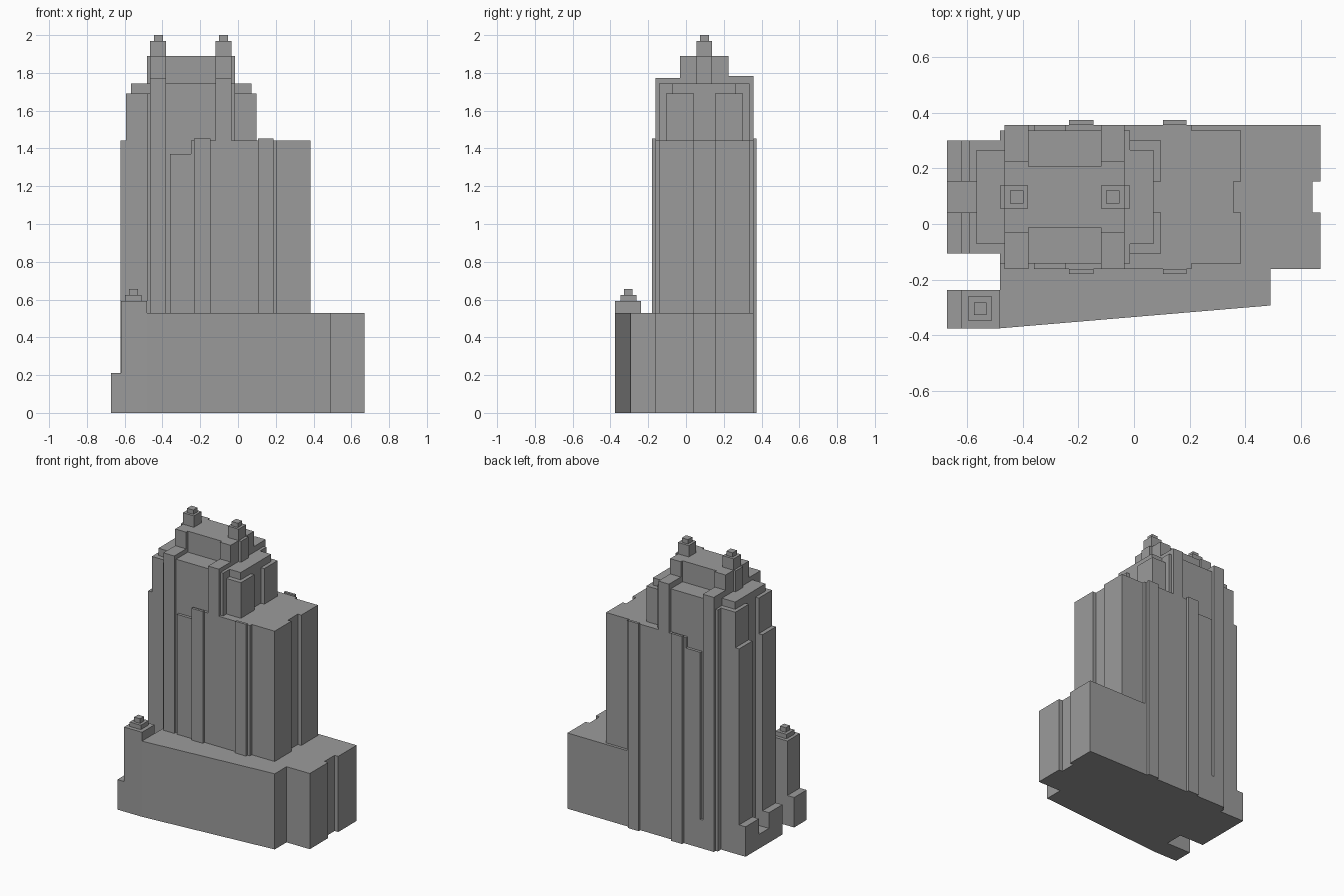
import bpy, bmesh

if "Cube" in bpy.data.objects:
    bpy.data.objects.remove(bpy.data.objects["Cube"])

AXIS = 0.097   # tower's line of symmetry in y

stone = bpy.data.materials.new("dark_stone")
stone.diffuse_color = (0.33, 0.33, 0.33, 1)
stone.use_nodes = True
stone.node_tree.nodes["Principled BSDF"].inputs["Base Color"].default_value = stone.diffuse_color


def prism(name, pts, z0, z1):
    """Extrude a plan outline from z0 to z1."""
    bm = bmesh.new()
    low = [bm.verts.new((x, y, z0)) for x, y in pts]
    top = [bm.verts.new((x, y, z1)) for x, y in pts]
    bm.faces.new(low)
    bm.faces.new(top)
    n = len(pts)
    for i in range(n):
        j = (i + 1) % n
        bm.faces.new((low[i], low[j], top[j], top[i]))
    bmesh.ops.recalc_face_normals(bm, faces=bm.faces)
    mesh = bpy.data.meshes.new(name)
    bm.to_mesh(mesh)
    bm.free()
    mesh.materials.append(stone)
    ob = bpy.data.objects.new(name, mesh)
    bpy.context.collection.objects.link(ob)
    return ob


def box(name, x0, x1, y0, y1, z0, z1):
    return prism(name, [(x0, y0), (x1, y0), (x1, y1), (x0, y1)], z0, z1)


def symmetric(name, half, z0, z1):
    """Extrude an outline given as (x, distance from axis), mirrored across the axis."""
    pts = [(x, AXIS - d) for x, d in half] + [(x, AXIS + d) for x, d in reversed(half)]
    return prism(name, pts, z0, z1)


def strip_pair(name, x0, x1, d0, d1, z_front, z_back, top_front, top_back=None):
    """Matching strips on the front and back faces."""
    box("front_" + name, x0, x1, AXIS - d1, AXIS - d0, z_front, top_front)
    box("back_" + name, x0, x1, AXIS + d0, AXIS + d1, z_back, top_back or top_front)


N = 0.0555                        # half width of the end notches
BODY, FACE, PIL = 0.2395, 0.2595, 0.2775
POD = 0.53

# Podium with slanted street front and notched right end
prism("podium", [(-0.482, -0.375), (0.49, -0.293), (0.49, AXIS - FACE), (0.67, AXIS - FACE),
                 (0.67, AXIS - N), (0.642, AXIS - N), (0.642, AXIS + N), (0.67, AXIS + N),
                 (0.67, AXIS + FACE), (0.207, AXIS + FACE), (0.207, AXIS + BODY),
                 (-0.482, AXIS + BODY)], 0, POD)

# Corner pavilion with stepped cap
box("pavilion_step", -0.672, -0.62, -0.375, -0.237, 0, 0.21)
box("pavilion", -0.62, -0.482, -0.375, -0.237, 0, 0.592)
box("pavilion_cap", -0.597, -0.51, -0.347, -0.261, 0.592, 0.623)
box("pavilion_finial", -0.576, -0.53, -0.327, -0.283, 0.623, 0.655)

# Main tower shaft, notched on the right
symmetric("tower_shaft", [(-0.482, BODY), (0.384, BODY), (0.384, N), (0.357, N)], POD, 1.443)

# Left wing, two bays with a recess, stepping down at the foot
for side, s in (("front", -1), ("back", 1)):
    y0, y1 = sorted((AXIS + s * N, AXIS + s * 0.2035))
    box(side + "_wing_step", -0.672, -0.622, y0, y1, 0, 0.21)
    box(side + "_wing_bay", -0.622, -0.482, y0, y1, 0, 1.443)
box("wing_core", -0.567, -0.482, AXIS - N, AXIS + N, 0, 1.443)
box("wing_notch_floor", -0.672, -0.567, AXIS - N, AXIS + N, 0, 0.1)

# Facade layers and pilasters on both long faces
strip_pair("facade_layer", -0.248, 0.207, BODY, FACE, POD, 0, 1.443)
strip_pair("facade_low_layer", -0.36, -0.248, BODY, FACE, POD, 0, 1.37)
box("back_slot_sill", -0.38, -0.36, AXIS + BODY, AXIS + FACE, 0, 0.2)
for name, x0, x1 in (("left_pilaster", -0.233, -0.146), ("right_pilaster", 0.105, 0.189)):
    strip_pair(name, x0, x1, FACE, PIL, POD, 0, 1.453)

# Upper tower tiers
symmetric("upper_tier", [(-0.567, N), (-0.593, N), (-0.593, 0.2035), (-0.482, 0.2035),
                         (-0.482, BODY), (-0.015, BODY), (-0.015, 0.2035),
                         (0.097, 0.2035), (0.097, N), (0.071, N)], 1.443, 1.692)
symmetric("upper_roof_tier", [(-0.567, 0.1685), (-0.465, 0.1685), (-0.465, BODY),
                              (-0.015, BODY), (-0.015, 0.1685), (0.071, 0.1685)], 1.692, 1.743)

# Tall corner piers rising past the roof
for name, x0, x1, foot in (("left_pier", -0.465, -0.38, 0), ("right_pier", -0.118, -0.035, 1.443)):
    strip_pair(name, x0, x1, BODY, FACE, max(foot, POD), foot, 1.773, 1.783)
    strip_pair(name + "_head", x0, x1, 0.1285, BODY, 1.743, 1.743, 1.773, 1.783)

# Crown with end bulges
symmetric("crown", [(-0.482, 0.041), (-0.465, 0.041), (-0.465, 0.1285), (-0.38, 0.1285),
                    (-0.38, 0.1095), (-0.118, 0.1095), (-0.118, 0.1285),
                    (-0.035, 0.1285), (-0.035, 0.041), (-0.015, 0.041)], 1.743, 1.89)

# Roof turrets
for name, x0, x1, t in (("left_turret", -0.466, -0.381, -0.422), ("right_turret", -0.118, -0.034, -0.076)):
    box(name, x0, x1, AXIS - 0.041, AXIS + 0.041, 1.89, 1.97)
    box(name + "_cap", t - 0.024, t + 0.024, AXIS - 0.0235, AXIS + 0.0235, 1.97, 2.0)
